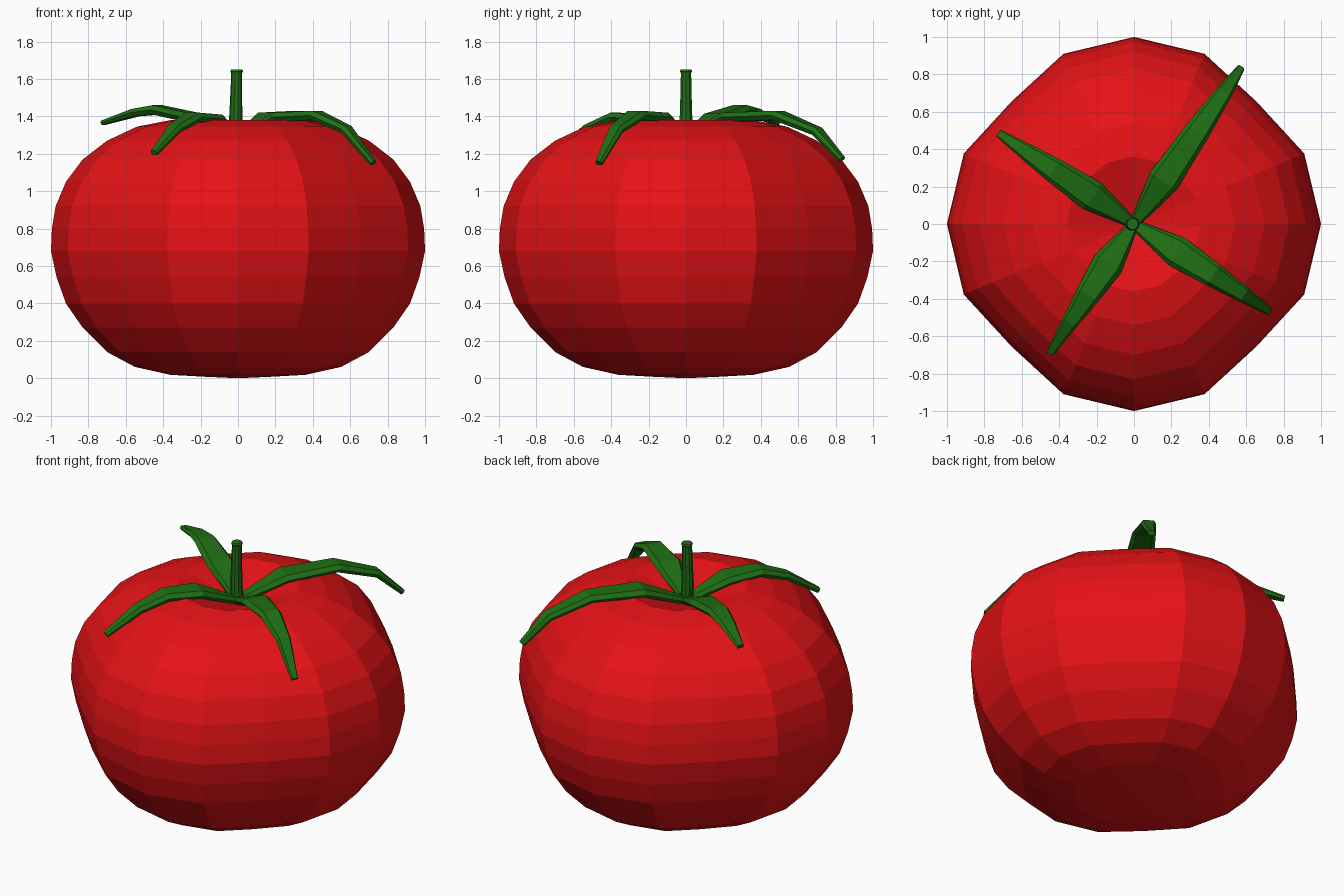
import bpy, bmesh, math
from mathutils import Vector

if "Cube" in bpy.data.objects:
    bpy.data.objects.remove(bpy.data.objects["Cube"])


def material(name, rgb):
    m = bpy.data.materials.new(name)
    m.diffuse_color = (*rgb, 1)
    m.use_nodes = True
    m.node_tree.nodes["Principled BSDF"].inputs["Base Color"].default_value = m.diffuse_color
    return m


RED = material("red_skin", (0.78, 0.006, 0.008))
GREEN = material("green_leaf", (0.014, 0.16, 0.007))


def loft(name, rings, mat, first=None, last=None):
    """Skin closed rings of points; ends are capped or drawn to a pole point."""
    bm = bmesh.new()
    loops = [[bm.verts.new(p) for p in ring] for ring in rings]
    n = len(loops[0])
    for a, b in zip(loops, loops[1:]):
        for i in range(n):
            j = (i + 1) % n
            bm.faces.new((a[i], a[j], b[j], b[i]))
    for loop, pole in ((loops[0], first), (loops[-1], last)):
        if pole is None:
            bm.faces.new(loop)
        else:
            c = bm.verts.new(pole)
            for i in range(n):
                bm.faces.new((loop[i], loop[(i + 1) % n], c))
    bmesh.ops.recalc_face_normals(bm, faces=bm.faces[:])
    me = bpy.data.meshes.new(name)
    bm.to_mesh(me)
    bm.free()
    me.materials.append(mat)
    ob = bpy.data.objects.new(name, me)
    bpy.context.collection.objects.link(ob)
    return ob


# Fruit: 16-sided lathe, slightly squared off on the diagonals, sunken top
PROFILE = [(0.18, 0.008), (0.36, 0.018), (0.55, 0.06), (0.70, 0.14), (0.83, 0.27),
           (0.92, 0.40), (0.97, 0.54), (1.0, 0.68), (0.995, 0.80), (0.975, 0.92),
           (0.92, 1.05), (0.83, 1.17), (0.70, 1.27), (0.54, 1.345), (0.36, 1.38)]
LOBE = [1.0, 0.985, 0.926, 0.985]


def fruit_ring(r, z):
    pts = []
    for i in range(16):
        a = i * math.tau / 16
        k = LOBE[i % 4] if r > 0.4 else 0.5 + LOBE[i % 4] / 2
        pts.append((r * k * math.cos(a), r * k * math.sin(a), z))
    return pts


loft("tomato_fruit", [fruit_ring(r, z) for r, z in PROFILE], RED,
     first=(0, 0, 0), last=(0, 0, 1.26))

# Stem: slim, slightly leaning and flared at the cut end
STEM = [(0.0, 1.25, 0.036), (-0.012, 1.38, 0.036), (-0.01, 1.50, 0.032),
        (-0.007, 1.63, 0.029), (-0.007, 1.64, 0.034), (-0.007, 1.65, 0.03)]
loft("stem", [[(x + r * math.cos(i * math.tau / 10), r * math.sin(i * math.tau / 10), z)
               for i in range(10)] for x, z, r in STEM], GREEN)


# Leaves: flattened hexagonal section swept along an arched path
def leaf(name, tip, path):
    d = Vector((tip[0], tip[1], 0)).normalized()
    side = Vector((-d.y, d.x, 0))
    pts = [d * r + Vector((0, 0, z)) for r, z, w, t in path]
    rings = []
    for i, (r, z, w, t) in enumerate(path):
        along = (pts[min(i + 1, len(pts) - 1)] - pts[max(i - 1, 0)]).normalized()
        up = along.cross(side)
        section = [(1, 0), (0.7, 1), (-0.7, 1), (-1, 0), (-0.7, -1), (0.7, -1)]
        rings.append([pts[i] + side * (w * u) + up * (t * v) for u, v in section])
    loft(name, rings, GREEN)


BASE = (0.0, 1.28, 0.025, 0.02)
leaf("leaf_front_right", (0.73, -0.47),
     [BASE, (0.27, 1.395, 0.085, 0.025), (0.50, 1.405, 0.066, 0.025),
      (0.69, 1.33, 0.045, 0.022), (0.86, 1.15, 0.022, 0.015)])
leaf("leaf_back_right", (0.575, 0.84),
     [BASE, (0.28, 1.395, 0.085, 0.025), (0.60, 1.405, 0.068, 0.025),
      (0.85, 1.32, 0.045, 0.022), (1.01, 1.17, 0.022, 0.015)])
leaf("leaf_back_left", (-0.73, 0.49),
     [BASE, (0.27, 1.39, 0.085, 0.025), (0.52, 1.435, 0.066, 0.025),
      (0.66, 1.42, 0.05, 0.02), (0.87, 1.365, 0.022, 0.012)])
leaf("leaf_front_left", (-0.45, -0.69),
     [BASE, (0.25, 1.385, 0.085, 0.025), (0.45, 1.395, 0.066, 0.025),
      (0.62, 1.335, 0.045, 0.022), (0.82, 1.205, 0.022, 0.015)])
